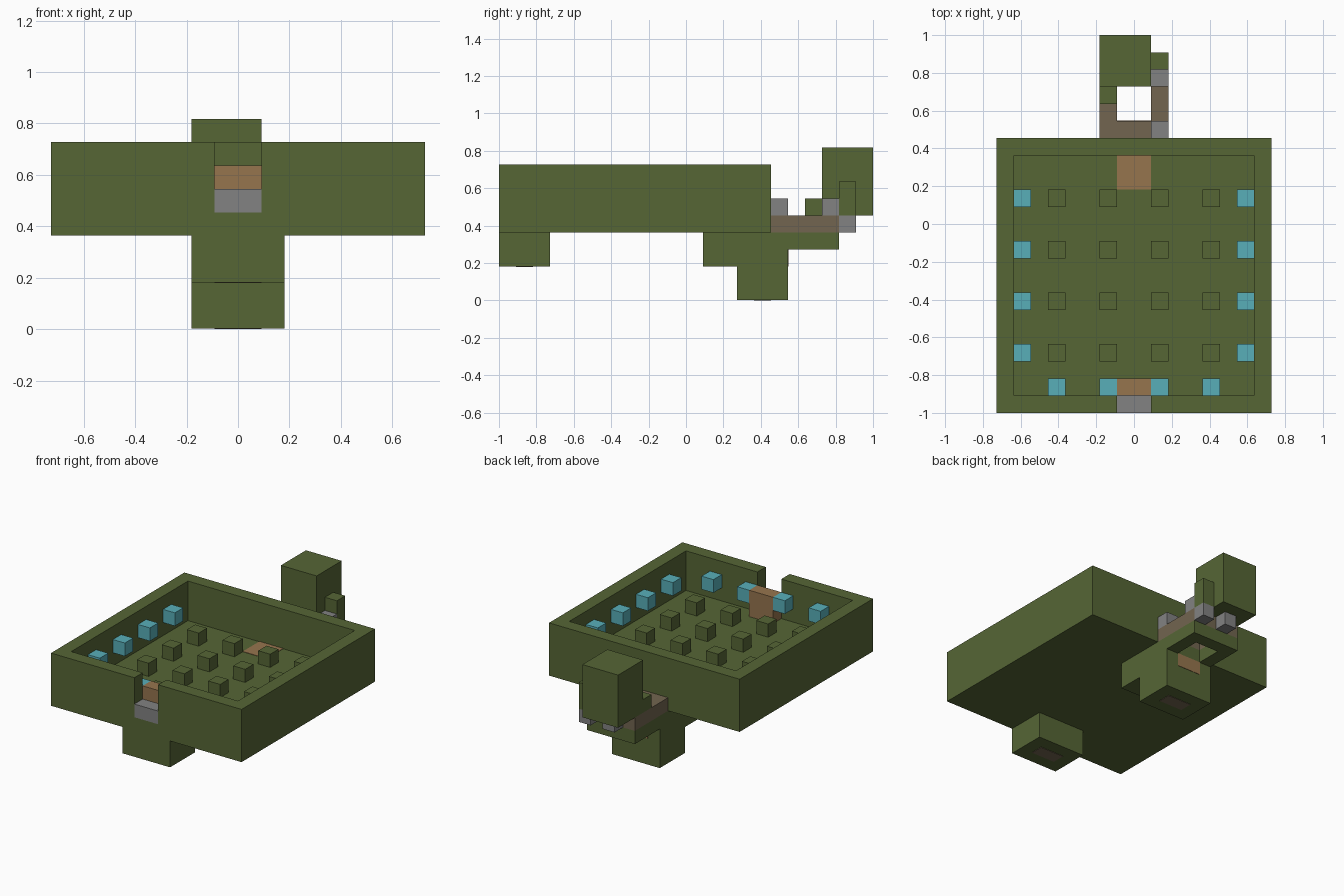
import bpy
import bmesh

if "Cube" in bpy.data.objects:
    bpy.data.objects.remove(bpy.data.objects["Cube"], do_unlink=True)

U = 1 / 11     # every part sits on this block grid
T = 0.03       # thickness of inlaid plates, in grid units


def material(name, color):
    mat = bpy.data.materials.new(name)
    mat.use_nodes = True
    mat.diffuse_color = (*color, 1)
    mat.node_tree.nodes["Principled BSDF"].inputs["Base Color"].default_value = (*color, 1)
    return mat


GREEN = material("olive green", (0.093, 0.133, 0.036))
BROWN = material("warm brown", (0.305, 0.178, 0.076))
DULL = material("dull brown", (0.168, 0.130, 0.080))
GREY = material("grey", (0.223, 0.223, 0.223))
CYAN = material("cyan", (0.098, 0.429, 0.485))


def block(name, mat, xs, ys, zs):
    """Box spanning three ranges given in grid units."""
    bm = bmesh.new()
    bmesh.ops.create_cube(bm, size=1)
    for v in bm.verts:
        for i, (lo, hi) in enumerate((xs, ys, zs)):
            v.co[i] = (lo if v.co[i] < 0 else hi) * U
    mesh = bpy.data.meshes.new(name)
    bm.to_mesh(mesh)
    bm.free()
    mesh.materials.append(mat)
    obj = bpy.data.objects.new(name, mesh)
    bpy.context.collection.objects.link(obj)
    return obj


def cut(obj, xs, ys, zs):
    """Subtract a box from an object."""
    cutter = block("cutter", obj.data.materials[0], xs, ys, zs)
    cutter.hide_render = True
    mod = obj.modifiers.new("cut", "BOOLEAN")
    mod.operation = "DIFFERENCE"
    mod.solver = "EXACT"
    mod.object = cutter
    bpy.context.view_layer.objects.active = obj
    bpy.ops.object.modifier_apply(modifier=mod.name)
    bpy.data.objects.remove(cutter, do_unlink=True)


# Open tray with a notch in the front wall
tray = block("tray", GREEN, (-8, 8), (-11, 5), (4, 8))
cut(tray, (-7, 7), (-10, 4), (5, 9))
cut(tray, (-1, 1), (-12, -9), (5, 9))
block("notch_step", GREY, (-1, 1), (-11, -10), (5, 6))
block("notch_block", BROWN, (-1, 1), (-10, -9), (5, 7))
block("floor_plate", BROWN, (-1, 1), (2, 4), (5, 5 + T))

# Floor studs, and lamps along the side and front walls
COLUMNS = (-5, -2, 1, 4)
for x in COLUMNS:
    for y in (-8, -5, -2, 1):
        block("floor_stud", GREEN, (x, x + 1), (y, y + 1), (5, 6))
    block("front_lamp", CYAN, (x, x + 1), (-10, -9), (6, 7))
for y in (-8, -5, -2, 1):
    for x in (-7, 6):
        block("side_lamp", CYAN, (x, x + 1), (y, y + 1), (6, 7))

# Supports under the tray
block("front_foot", GREEN, (-2, 2), (-11, -8), (2, 4))
block("front_foot_plate", DULL, (-1, 1), (-10, -9), (2 - T, 2))
block("back_bracket", GREEN, (-2, 2), (1, 3), (2, 4))
block("back_leg", GREEN, (-2, 2), (3, 6), (T, 4))
block("back_leg_plate", DULL, (-1, 1), (4, 5), (0, T))
block("back_leg_inlay", BROWN, (-1, 1), (6, 6 + T), (2, 3))

# Ring-shaped platform at the back, in two layers
for name, mat, y0, z in (("lower_ring", GREEN, 6, 3), ("upper_ring", DULL, 5, 4)):
    ring = block(name, mat, (-2, 2), (y0, 9), (z, z + 1))
    cut(ring, (-1, 1), (5 if z == 3 else 6, 8), (z - 1, z + 2))

# Tall head and the small blocks around it
block("head", GREEN, (-2, 1), (8, 11), (5, 9))
block("right_cheek", GREEN, (-2, -1), (7, 8), (5, 6))
block("left_post", GREEN, (1, 2), (9, 10), (5, 7))
block("ring_block_front", GREY, (1, 2), (5, 6), (5, 6))
block("ring_block_back", GREY, (1, 2), (8, 9), (5, 6))
for x in (-1, 1):
    block("back_peg", GREY, (x, x + 1), (9, 10), (4, 5))
